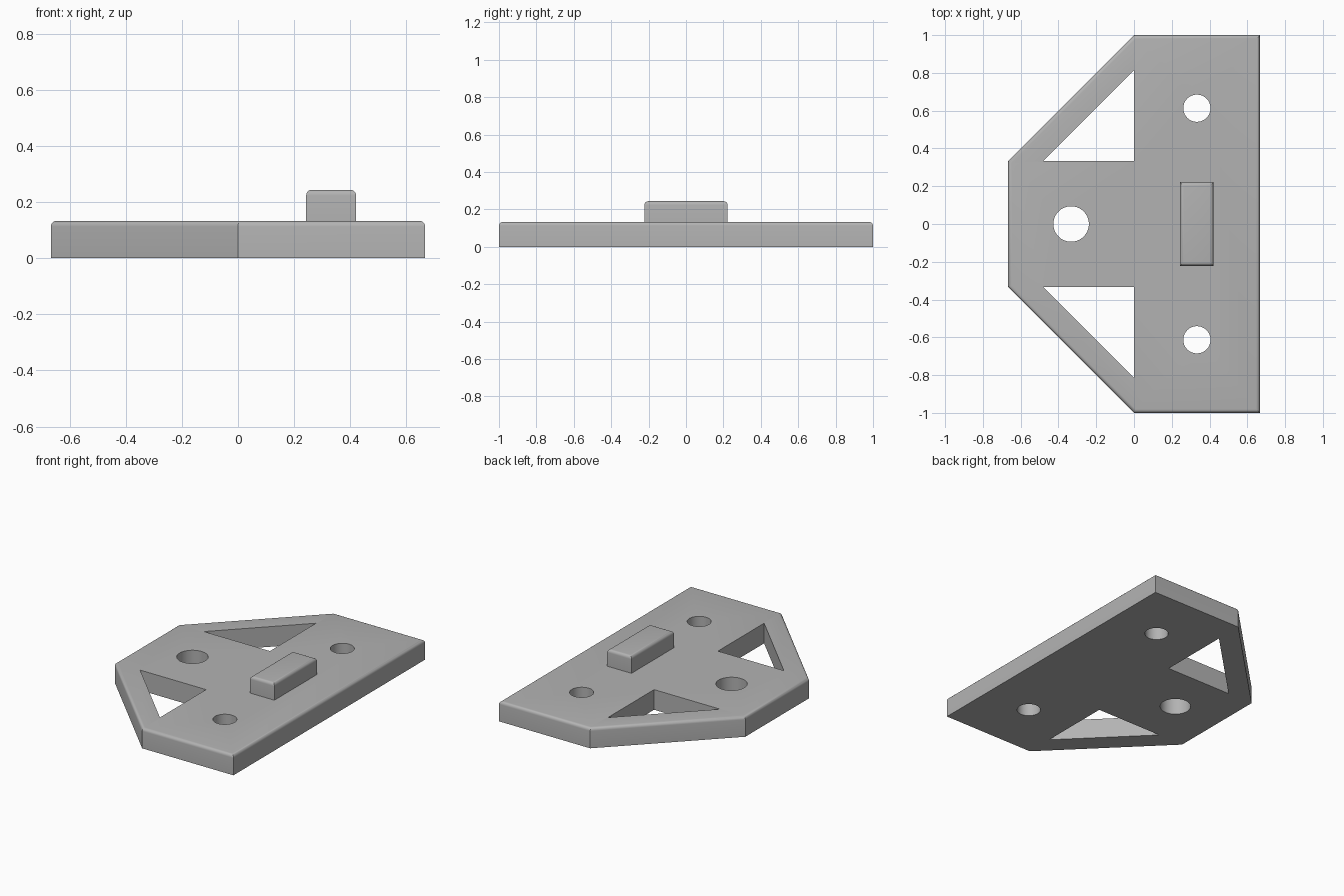
import bpy, bmesh, math

if "Cube" in bpy.data.objects:
    bpy.data.objects.remove(bpy.data.objects["Cube"])

grey = bpy.data.materials.new("light grey")
grey.diffuse_color = (0.45, 0.45, 0.45, 1)
grey.use_nodes = True
grey.node_tree.nodes["Principled BSDF"].inputs["Base Color"].default_value = grey.diffuse_color


def prism(name, pts, z0, z1, fillet=0.0):
    """Extruded outline, optionally with rounded top rim."""
    bm = bmesh.new()
    base = bm.faces.new([bm.verts.new((x, y, z0)) for x, y in pts])
    top = bmesh.ops.extrude_face_region(bm, geom=[base], use_keep_orig=True)["geom"]
    bmesh.ops.translate(bm, vec=(0, 0, z1 - z0),
                        verts=[v for v in top if isinstance(v, bmesh.types.BMVert)])
    bmesh.ops.recalc_face_normals(bm, faces=bm.faces)
    if fillet:
        rim = [e for e in bm.edges if all(abs(v.co.z - z1) < 1e-5 for v in e.verts)]
        bmesh.ops.bevel(bm, geom=rim, offset=fillet, offset_type='OFFSET',
                        segments=5, profile=0.5, affect='EDGES')
    me = bpy.data.meshes.new(name)
    bm.to_mesh(me)
    bm.free()
    me.materials.append(grey)
    ob = bpy.data.objects.new(name, me)
    bpy.context.collection.objects.link(ob)
    return ob


def circle(cx, cy, r, n=64):
    return [(cx + r * math.cos(2 * math.pi * i / n),
             cy + r * math.sin(2 * math.pi * i / n)) for i in range(n)]


def smooth(ob):
    bpy.ops.object.select_all(action='DESELECT')
    ob.select_set(True)
    bpy.context.view_layer.objects.active = ob
    bpy.ops.object.shade_smooth_by_angle(angle=math.radians(30))


# base plate with two chamfered corners
T = 2 / 3
plate = prism("base_plate", [(0, 1), (-T, T / 2), (-T, -T / 2), (0, -1), (T, -1), (T, 1)],
              0, 0.133, 0.02)

# holes: one large, two small, two triangular windows
holes = [circle(-0.333, 0, 0.094)]
for s in (1, -1):
    holes.append(circle(0.333, s * 0.613, 0.072))
    holes.append([(0, s * 0.333), (0, s * 0.815), (-0.482, s * 0.333)])
for pts in holes:
    cutter = prism("hole_cutter", pts, -0.1, 0.3)
    cutter.hide_render = True
    mod = plate.modifiers.new("hole", 'BOOLEAN')
    mod.operation, mod.solver, mod.object = 'DIFFERENCE', 'EXACT', cutter
    bpy.context.view_layer.objects.active = plate
    bpy.ops.object.modifier_apply(modifier=mod.name)
    bpy.data.objects.remove(cutter)

# raised locating block
block = prism("raised_block", [(0.243, -0.222), (0.421, -0.222), (0.421, 0.222), (0.243, 0.222)],
              0.133, 0.244, 0.02)

for ob in (plate, block):
    smooth(ob)
